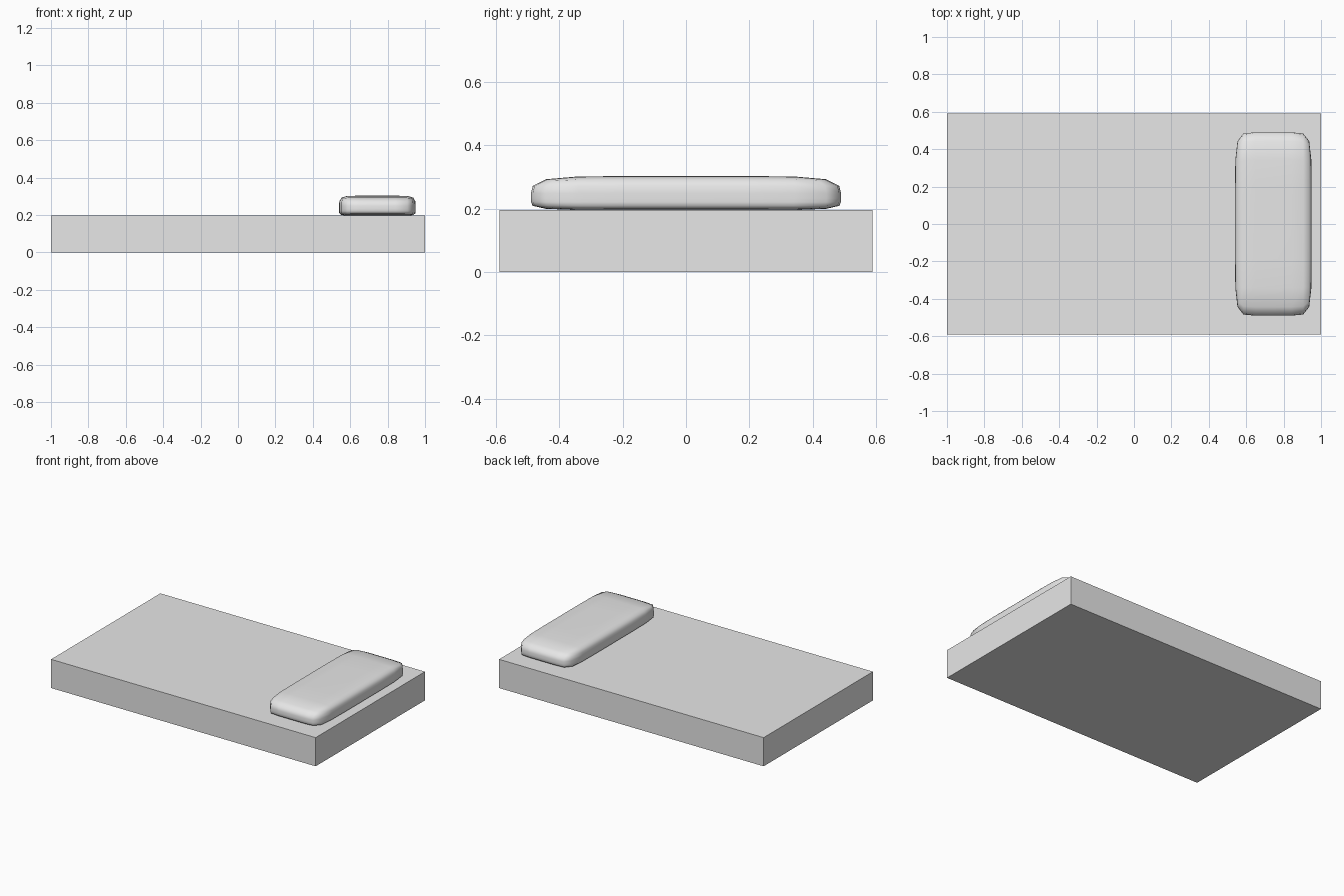
import bpy, bmesh
from mathutils import Matrix, Vector

cube = bpy.data.objects.get("Cube")
if cube:
    bpy.data.objects.remove(cube)

# One plain grey for the whole bed
grey = bpy.data.materials.new("light_grey")
grey.use_nodes = True
colour = (0.8, 0.8, 0.8, 1)
grey.diffuse_color = colour
grey.node_tree.nodes["Principled BSDF"].inputs["Base Color"].default_value = colour


def add_box(name, low, high, loops=()):
    """Box between two corners, with edge loops given as (axis, position)."""
    low, high = Vector(low), Vector(high)
    bm = bmesh.new()
    bmesh.ops.create_cube(bm, size=1)
    bm.transform(Matrix.Translation((low + high) / 2) @ Matrix.Diagonal((high - low).to_4d()))
    for axis, position in loops:
        normal = Vector((0, 0, 0))
        normal[axis] = 1
        bmesh.ops.bisect_plane(bm, geom=bm.verts[:] + bm.edges[:] + bm.faces[:],
                               plane_co=normal * position, plane_no=normal)
    mesh = bpy.data.meshes.new(name)
    bm.to_mesh(mesh)
    bm.free()
    mesh.materials.append(grey)
    obj = bpy.data.objects.new(name, mesh)
    bpy.context.collection.objects.link(obj)
    return obj


# Mattress slab
add_box("mattress", (-1, -0.59, 0), (1, 0.59, 0.196))

# Pillow: looped box softened by one level of subdivision
pillow = add_box("pillow", (0.54, -0.49, 0.195), (0.95, 0.49, 0.303),
                 [(0, 0.62), (0, 0.87), (1, -0.21), (1, 0.21), (2, 0.222), (2, 0.242)])
pillow.data.shade_smooth()
soften = pillow.modifiers.new("soften", "SUBSURF")
soften.levels = soften.render_levels = 1
